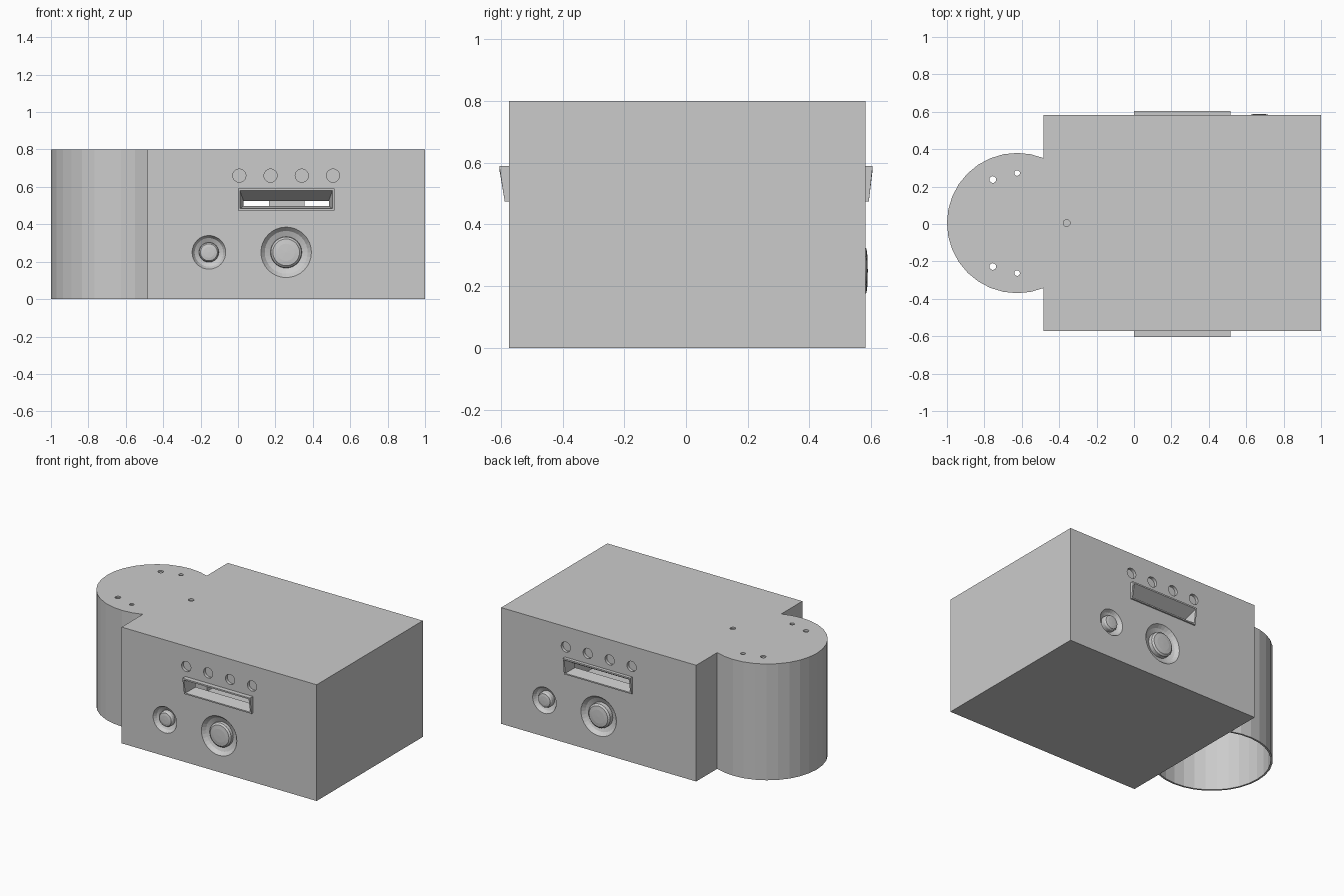
import bpy, bmesh, math
from mathutils import Matrix, Vector

if "Cube" in bpy.data.objects:
    bpy.data.objects.remove(bpy.data.objects["Cube"])

T = 0.012                       # wall thickness
X0, X1 = -0.485, 1.0            # housing extents
Y0, Y1 = -0.573, 0.582
H = 0.8
CX = (X0 + X1) / 2              # axis the two control panels turn about
RCX, RCY, R = -0.625, 0.005, 0.375   # rounded end


def finish(name, bm, normals=True):
    if normals:
        bmesh.ops.recalc_face_normals(bm, faces=bm.faces)
    me = bpy.data.meshes.new(name)
    bm.to_mesh(me)
    bm.free()
    ob = bpy.data.objects.new(name, me)
    bpy.context.collection.objects.link(ob)
    return ob


def add_box(bm, lo, hi):
    lo, hi = Vector(lo), Vector(hi)
    m = Matrix.Translation((lo + hi) / 2) @ Matrix.Diagonal((*(hi - lo), 1))
    bmesh.ops.create_cube(bm, size=1, matrix=m)


def add_rod(bm, r, m, depth=0.05, n=32):
    bmesh.ops.create_cone(bm, cap_ends=True, segments=n, radius1=r, radius2=r,
                          depth=depth, matrix=m)


def lathe(name, profile, m, n=32):
    # profile is (radius, depth behind the face); axis along local +z
    bm = bmesh.new()
    vs = [bm.verts.new((r, 0, d)) for r, d in profile]
    es = [bm.edges.new(p) for p in zip(vs, vs[1:])]
    bmesh.ops.spin(bm, geom=vs + es, axis=(0, 0, 1), cent=(0, 0, 0),
                   angle=math.tau, steps=n)
    bmesh.ops.remove_doubles(bm, verts=bm.verts, dist=1e-5)
    bmesh.ops.recalc_face_normals(bm, faces=bm.faces)
    if max(bm.faces, key=lambda f: -f.calc_center_median().xy.length).normal.z > 0:
        bmesh.ops.reverse_faces(bm, faces=bm.faces)
    bm.transform(m)
    return finish(name, bm, normals=False)


# Panels: front, and the same panel turned half a circle for the back.
def panel_matrix(back):
    y = Y1 if back else Y0
    return Matrix.Translation((CX, y, 0)) @ Matrix.Rotation(math.pi * back, 4, 'Z')


INWARD = Matrix.Rotation(-math.pi / 2, 4, 'X')     # local +z points into the wall
KNOBS = [("large", 0.0, 0.135, 0.084), ("small", -0.413, 0.09, 0.053)]
LIGHTS = [-0.2505, -0.0835, 0.0835, 0.2505]
panels = [("front", panel_matrix(0), 0.605 + Y0, 0.0),
          ("back", panel_matrix(1), 0.605 - Y1, 0.007)]

# Housing: keyhole footprint extruded as an open-bottomed shell
start = math.acos((X0 - RCX) / R)
angles = [start] + [math.tau * k / 32 for k in range(7, 26)] + [math.tau - start]
outline = [(X1, Y0), (X1, Y1), (X0, Y1)]
outline += [(RCX + R * math.cos(a), RCY + R * math.sin(a)) for a in angles]
outline += [(X0, Y0)]
bm = bmesh.new()
top = bm.faces.new([bm.verts.new((x, y, H)) for x, y in outline])
ext = bmesh.ops.extrude_edge_only(bm, edges=list(top.edges))
bmesh.ops.translate(bm, vec=(0, 0, -H),
                    verts=[v for v in ext["geom"] if isinstance(v, bmesh.types.BMVert)])
bmesh.ops.recalc_face_normals(bm, faces=bm.faces)
if top.normal.z < 0:
    bmesh.ops.reverse_faces(bm, faces=bm.faces)
housing = finish("housing", bm, normals=False)

# Openings cut through the shell
bm = bmesh.new()
for _, m, _, _ in panels:
    for _, x, r, _ in KNOBS:
        add_rod(bm, r, m @ Matrix.Translation((x, 0, 0.25)) @ INWARD)
    for x in LIGHTS:
        add_rod(bm, 0.035, m @ Matrix.Translation((x, 0, 0.66)) @ INWARD)
    slot = bmesh.new()
    add_box(slot, (-0.252, -0.03, 0.48), (0.252, 0.03, 0.585))
    slot.transform(m)
    tmp = bpy.data.meshes.new("tmp")
    slot.to_mesh(tmp)
    slot.free()
    bm.from_mesh(tmp)
    bpy.data.meshes.remove(tmp)
for x, y, r in [(-0.755, 0.2325, 0.018), (-0.625, 0.2675, 0.015)]:
    for s in (-1, 1):
        add_rod(bm, r, Matrix.Translation((x, RCY + s * y, H)), n=16)
add_rod(bm, 0.018, Matrix.Translation((-0.36, 0.005, H)), n=16)
cutter = finish("cutter", bm)
cutter.hide_render = True

sol = housing.modifiers.new("wall", 'SOLIDIFY')
sol.thickness, sol.offset, sol.use_even_offset = T, -1, True
cut = housing.modifiers.new("openings", 'BOOLEAN')
cut.object, cut.operation, cut.solver = cutter, 'DIFFERENCE', 'EXACT'
dg = bpy.context.evaluated_depsgraph_get()
mesh = bpy.data.meshes.new_from_object(housing.evaluated_get(dg))
housing.modifiers.clear()
housing.data = mesh
bpy.data.objects.remove(cutter)

# Floor closes the rectangular part only
bm = bmesh.new()
add_box(bm, (X0, Y0 + T, 0), (X1 - T, Y1 - T, T))
finish("floor_plate", bm)

# Small block seen through the slots
bm = bmesh.new()
add_box(bm, (0.165, -0.06, 0.497), (0.355, 0.06, 0.525))
finish("inner_block", bm)

for side, m, proud, lift in panels:
    # Knobs in dished recesses
    for size, x, ro, ri in KNOBS:
        prof = [(ro, 0), ((ro + ri) / 2 + 0.005, 0.022), (ri, 0.034),
                (ri * 0.98, 0.014 - lift), (ri * 0.85, 0.004 - lift),
                (ri * 0.55, 0.001 - lift), (0, -lift)]
        lathe(f"{side}_{size}_knob", prof,
              m @ Matrix.Translation((x, 0, 0.25)) @ INWARD)
    # Indicator cups
    for i, x in enumerate(LIGHTS):
        lathe(f"{side}_indicator_{i + 1}", [(0.035, 0), (0.035, 0.02), (0, 0.02)],
              m @ Matrix.Translation((x, 0, 0.66)) @ INWARD)
    # Sloped slot frame narrowing inward: half width, z range, y at bottom and top
    low = proud * 0.45
    loops = [(0.2575, 0.475, 0.59, 0, 0), (0.2575, 0.475, 0.59, -low, -proud),
             (0.247, 0.484, 0.58, -low, -proud), (0.228, 0.498, 0.525, 0.07, 0.07)]
    bm = bmesh.new()
    rings = [[bm.verts.new(p) for p in ((-w, yb, a), (w, yb, a), (w, yt, b), (-w, yt, b))]
             for w, a, b, yb, yt in loops]
    for r0, r1 in zip(rings, rings[1:]):
        for i in range(4):
            j = (i + 1) % 4
            bm.faces.new((r0[i], r0[j], r1[j], r1[i]))
    bm.transform(m)
    finish(f"{side}_slot_frame", bm)
